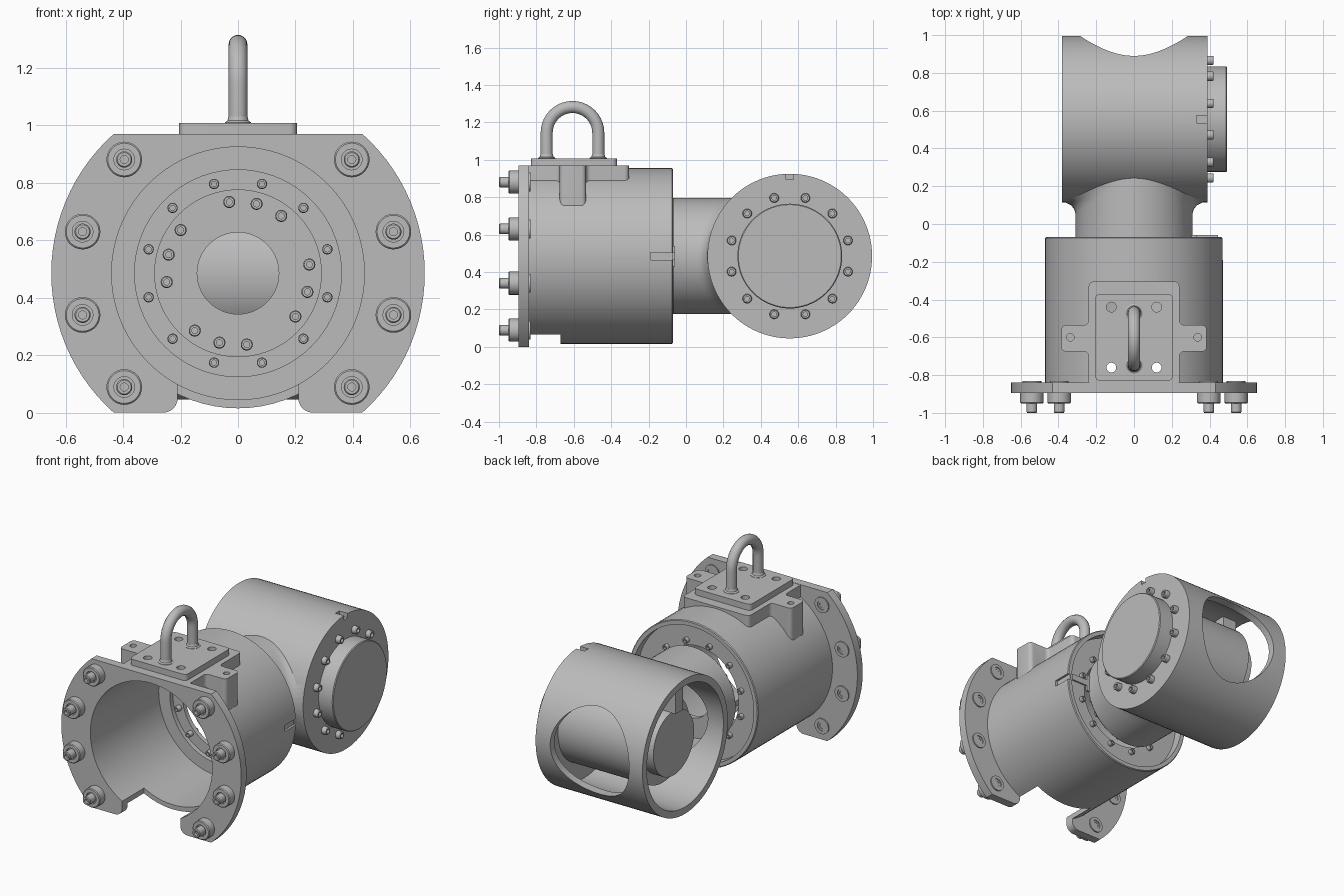
import bpy, bmesh
from math import sin, cos, pi, radians, sqrt
from mathutils import Matrix, Vector

if "Cube" in bpy.data.objects:
    bpy.data.objects.remove(bpy.data.objects["Cube"])

ZC = 0.485                       # height of the main axis
JY = 0.555                       # y of the cross axis
SR = 0.44                        # joint shell radius
TURN = {"x": Matrix.Rotation(pi / 2, 4, "Y"),
        "y": Matrix.Rotation(-pi / 2, 4, "X"), "z": Matrix()}

grey = bpy.data.materials.new("machined_grey")
grey.use_nodes = True
grey.diffuse_color = (0.5, 0.5, 0.5, 1)
grey.node_tree.nodes["Principled BSDF"].inputs["Base Color"].default_value = (0.5, 0.5, 0.5, 1)


def finish(name, bm):
    bmesh.ops.recalc_face_normals(bm, faces=bm.faces)
    me = bpy.data.meshes.new(name)
    bm.to_mesh(me)
    bm.free()
    me.materials.append(grey)
    ob = bpy.data.objects.new(name, me)
    bpy.context.collection.objects.link(ob)
    return ob


def lathe(name, profile, axis="y", at=(0, 0, ZC), seg=72):
    """Spin (radius, height) points around an axis."""
    bm = bmesh.new()
    vs = [bm.verts.new((r, 0, h)) for r, h in profile]
    es = [bm.edges.new(p) for p in zip(vs, vs[1:])]
    bmesh.ops.spin(bm, geom=vs + es, axis=(0, 0, 1), cent=(0, 0, 0), angle=2 * pi, steps=seg)
    bmesh.ops.remove_doubles(bm, verts=bm.verts, dist=1e-5)
    bmesh.ops.transform(bm, matrix=Matrix.Translation(at) @ TURN[axis], verts=bm.verts)
    return finish(name, bm)


def rod(name, r, a, b, axis="y", at=(0, 0, ZC), seg=72):
    return lathe(name, [(0, a), (r, a), (r, b), (0, b)], axis, at, seg)


def prism(name, pts, a, b, rounding=0, upright=True):
    """Extrude an outline along z, or along y when not upright."""
    bm = bmesh.new()
    place = (lambda u, v: (u, v, a)) if upright else (lambda u, v: (u, a, v))
    bm.faces.new([bm.verts.new(place(*p)) for p in pts])
    if rounding:
        bmesh.ops.bevel(bm, geom=bm.verts[:], offset=rounding, segments=4,
                        profile=0.5, affect="VERTICES")
    new = bmesh.ops.extrude_face_region(bm, geom=bm.faces[:])["geom"]
    move = Vector((0, 0, b - a)) if upright else Vector((0, b - a, 0))
    bmesh.ops.translate(bm, vec=move, verts=[v for v in new if isinstance(v, bmesh.types.BMVert)])
    return finish(name, bm)


def box(name, x0, x1, y0, y1, z0, z1, rounding=0):
    return prism(name, [(x0, y0), (x1, y0), (x1, y1), (x0, y1)], z0, z1, rounding)


def combine(ob, other, op="DIFFERENCE"):
    """Apply a boolean and leave clean triangles for the next one."""
    m = ob.modifiers.new("bool", "BOOLEAN")
    m.operation, m.object, m.solver = op, other, "EXACT"
    bpy.context.view_layer.objects.active = ob
    bpy.ops.object.modifier_apply(modifier=m.name)
    bpy.data.objects.remove(other)
    bm = bmesh.new()
    bm.from_mesh(ob.data)
    bmesh.ops.remove_doubles(bm, verts=bm.verts, dist=1e-5)
    bmesh.ops.triangulate(bm, faces=bm.faces)
    bm.to_mesh(ob.data)
    bm.free()


def ring_of(ob, centre, radius, angles, axis):
    """Copy an object to places on a circle."""
    for i, deg in enumerate(angles):
        c = ob if i == 0 else ob.copy()
        if i:
            bpy.context.collection.objects.link(c)
        u, w = radius * cos(radians(deg)), radius * sin(radians(deg))
        c.location = Vector(centre) + Vector((u, 0, w) if axis == "y" else (0, u, w))


def screw(name, r, base, top, axis):
    """Socket head screw with a pocket."""
    h = base + (top - base) * 0.5
    k = base + (top - base) * 0.85
    return lathe(name, [(0, base), (r, base), (r, k), (r * 0.85, top), (r * 0.5, top),
                        (r * 0.5, h), (0, h)], axis, (0, 0, 0), 18)


def notch():
    """Cutter for the bottom gap, rounding the flange corners."""
    arc = [(0.26 - 0.05 * cos(t * pi / 12), 0.05 - 0.05 * sin(t * pi / 12)) for t in range(7)]
    side = [(0.21, 0.2)] + arc + [(0.26, -0.1)]
    return prism("notch", side + [(-x, z) for x, z in reversed(side)], -1, -0.67, upright=False)


# Flange plate: a bored disc trimmed flat at top and bottom
flange = rod("flange", 0.65, -0.895, -0.84, seg=96)
combine(flange, box("trim", -1, 1, -1, 0, 0, 0.97), "INTERSECT")
combine(flange, rod("flange_bore", 0.44, -1, -0.7))
combine(flange, notch())

# Barrel housing: a turned tube with an inner stepped ring
barrel = lathe("barrel_housing", [(0.47, -0.842), (0.47, -0.075), (0.465, -0.07), (0.44, -0.07),
                                  (0.44, -0.13), (0.29, -0.13), (0.29, -0.16), (0.36, -0.16),
                                  (0.36, -0.19), (0.44, -0.19), (0.44, -0.842), (0.47, -0.842)])
combine(barrel, notch())
combine(barrel, box("witness_slot", 0.455, 0.6, -0.19, 0, 0.465, 0.505))

# Cross-shaped lifting lug, hollowed to sit on the barrel
half = [(0.24, -0.86), (0.24, -0.675), (0.385, -0.675), (0.385, -0.535), (0.24, -0.535), (0.24, -0.305)]
lug = prism("lifting_lug", half + [(-x, y) for x, y in reversed(half)], 0.7, 0.968, 0.025)
combine(lug, rod("lug_saddle", 0.455, -1, 0))

# Lifting pad on top of the lug, with screw holes
pad = box("lifting_pad", -0.205, 0.205, -0.83, -0.37, 0.966, 1.008, 0.025)
for sx in (-1, 1):
    for y in (-0.76, -0.44):
        for target in (pad, lug, barrel):
            combine(target, rod("hole", 0.026, 0.8, 1.1, "z", (sx * 0.12, y, 0), 20))
    combine(lug, rod("lug_hole", 0.02, 0.88, 1.1, "z", (sx * 0.337, -0.6, 0), 20))

# Lifting eye: swept round bar with weld collars
path = [(0, -0.745, 0.98)] + [(0, -0.607 - 0.138 * cos(pi * i / 20), 1.144 + 0.138 * sin(pi * i / 20))
                              for i in range(21)] + [(0, -0.469, 0.98)]
curve = bpy.data.curves.new("lifting_eye", "CURVE")
curve.dimensions = "3D"
curve.bevel_depth, curve.bevel_resolution = 0.033, 5
spline = curve.splines.new("POLY")
spline.points.add(len(path) - 1)
for p, co in zip(spline.points, path):
    p.co = (*co, 1)
curve.materials.append(grey)
bpy.context.collection.objects.link(bpy.data.objects.new("lifting_eye", curve))
for y in (-0.745, -0.469):
    lathe("eye_collar", [(0, 1.0), (0.046, 1.0), (0.046, 1.01), (0.037, 1.016), (0.033, 1.03), (0, 1.03)],
          "z", (0, y, 0), 24)

# Flange fasteners: bushing, stud and rear boss
bolt_angles = [s + d for s in (0, 180) for d in (-45, -15, 15, 45)]
stud = lathe("flange_stud", [(0, -0.88), (0.062, -0.88), (0.062, -0.945), (0.057, -0.95),
                             (0.036, -0.95), (0.036, -0.935), (0.028, -0.935), (0.028, -0.995),
                             (0.024, -1.0), (0.014, -1.0), (0.014, -0.98), (0, -0.98)],
             "y", (0, 0, 0), 28)
ring_of(stud, (0, 0, ZC), 0.56, bolt_angles, "y")
boss = lathe("flange_rear_boss", [(0, -0.85), (0.05, -0.85), (0.05, -0.832), (0.03, -0.832),
                                  (0.03, -0.838), (0.018, -0.838), (0.018, -0.845), (0, -0.845)],
             "y", (0, 0, 0), 24)
ring_of(boss, (0, 0, ZC), 0.56, bolt_angles, "y")

# Joint shell with filleted neck
shell = rod("joint_shell", SR, -0.382, 0.39, "x", (0, JY, ZC), 96)
bm = bmesh.new()
N = 72
rings = []
for d, flare, fixed in [(0, -0.012, -0.08), (0, 0, -0.068), (0.06, 0, None), (0.035, 0.007, None),
                        (0.015, 0.024, None), (-0.003, 0.06, None), (0, 0, 0.4)]:
    ring = []
    for i in range(N):
        c, s = cos(2 * pi * i / N), sin(2 * pi * i / N)
        y = fixed if fixed is not None else JY - sqrt(SR ** 2 - (0.31 * s) ** 2) - d
        rz = 0.31 + min(flare, 0)
        ring.append(bm.verts.new(((0.31 + flare * abs(c)) * c, y, ZC + rz * s)))
    rings.append(ring)
for a, b in zip(rings, rings[1:]):
    for i in range(N):
        j = (i + 1) % N
        bm.faces.new((a[i], a[j], b[j], b[i]))
bm.faces.new(rings[0])
bm.faces.new(rings[-1])
combine(shell, finish("neck", bm), "UNION")
combine(shell, rod("shell_bore", 0.395, -0.6, 0.34, "x", (0, JY, ZC), 96))
combine(shell, rod("neck_bore", 0.27, -0.045, 0.5))
combine(shell, rod("neck_hole", 0.142, -0.3, 0.1))
combine(shell, rod("rear_window", 0.285, 0.6, 1.2))
combine(shell, box("witness_slot", 0.33, 0.5, 0.535, 0.575, 0.895, 1.1))

# Drive core through the joint, closing the right end of the shell
lathe("drive_core", [(0, -0.3), (0.21, -0.3), (0.21, -0.22), (0.28, -0.22), (0.28, 0.488),
                     (0.275, 0.493), (0, 0.493)], "x", (0, JY, ZC))
box("core_stop", -0.33, -0.23, 0.5, 0.58, 0.69, 0.885)
prism("pointer_tab", [(0.3, 0.43), (0.33, 0.43), (0.33, 0.465), (0.445, 0.465), (0.445, 0.505),
                      (0.33, 0.505), (0.33, 0.54), (0.3, 0.54)], -0.07, -0.058, upright=False)

# Screw circles
twelve = [15 + 30 * i for i in range(12)]
groups = [q + d for q in (75, 165, 255, 345) for d in (-22, 0, 22)]
ring_of(screw("cap_screw", 0.025, 0.385, 0.422, "x"), (0, JY, ZC), 0.322, twelve, "x")
ring_of(screw("bearing_screw", 0.018, -0.158, -0.195, "y"), (0, 0, ZC), 0.322, twelve, "y")
ring_of(screw("bearing_screw_end", 0.018, -0.132, -0.105, "y"), (0, 0, ZC), 0.322, twelve, "y")
ring_of(screw("neck_screw", 0.021, -0.078, -0.12, "y"), (0, 0, ZC), 0.25, groups, "y")

# Smooth round surfaces, keep machined edges crisp
bpy.ops.object.select_all(action="DESELECT")
done = set()
for ob in bpy.context.collection.objects:
    if ob.type == "MESH" and ob.data.name not in done and ob.data.materials[:] and ob.data.materials[0] == grey:
        done.add(ob.data.name)
        ob.select_set(True)
        bpy.context.view_layer.objects.active = ob
bpy.ops.object.shade_smooth_by_angle(angle=radians(30))
